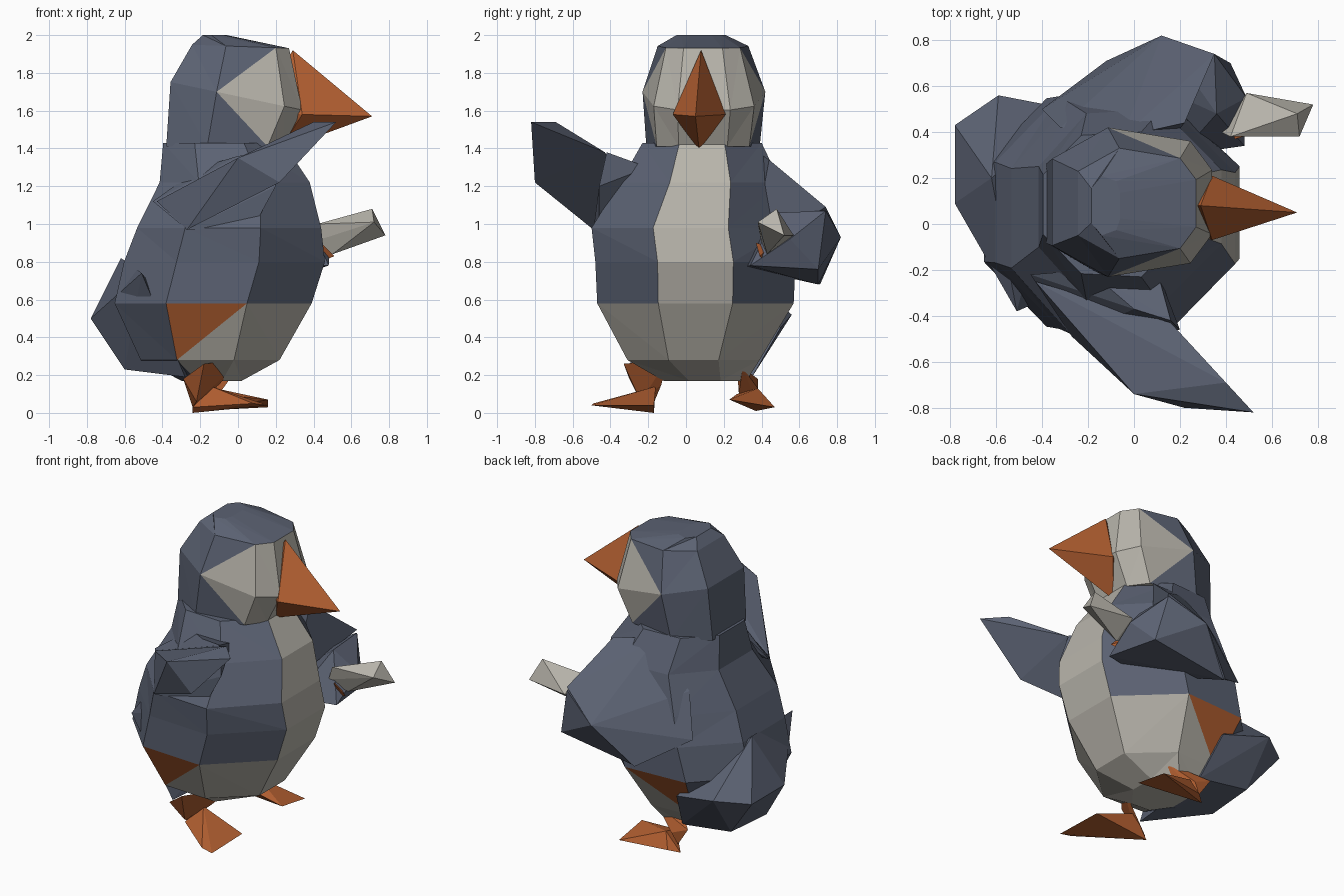
import bpy, bmesh
from math import cos, sin, radians, copysign


def material(name, rgb):
    m = bpy.data.materials.new(name)
    m.diffuse_color = (*rgb, 1)
    return m


MATS = [material("slate", (0.105, 0.122, 0.17)),
        material("cream", (0.48, 0.46, 0.41)),
        material("orange", (0.47, 0.12, 0.032))]
SLATE, CREAM, ORANGE = range(3)


def finish(name, bm):
    bmesh.ops.recalc_face_normals(bm, faces=bm.faces)
    me = bpy.data.meshes.new(name)
    bm.to_mesh(me)
    bm.free()
    for m in MATS:
        me.materials.append(m)
    ob = bpy.data.objects.new(name, me)
    bpy.context.collection.objects.link(ob)


def hull(name, points, colour):
    """Faceted solid around a few corner points."""
    bm = bmesh.new()
    vs = [bm.verts.new(p) for p in points]
    bmesh.ops.convex_hull(bm, input=vs)
    loose = [v for v in bm.verts if not v.link_faces]
    bmesh.ops.delete(bm, geom=loose, context='VERTS')
    for f in bm.faces:
        f.material_index = colour
    finish(name, bm)


def loft(name, angles, power, rings, paint):
    """Stack of rings (z, x0, x1, y0, y1, tilt); paint gives top, bottom colour and lean."""
    def sp(v):
        return copysign(abs(v) ** power, v)
    unit = [(sp(cos(radians(a))), sp(sin(radians(a)))) for a in angles]
    mx = max(abs(u[0]) for u in unit)
    my = max(abs(u[1]) for u in unit)
    bm = bmesh.new()
    grid = []
    for z, x0, x1, y0, y1, tilt in rings:
        grid.append([bm.verts.new(((x0 + x1) / 2 + u / mx * (x1 - x0) / 2,
                                   (y0 + y1) / 2 + v / my * (y1 - y0) / 2,
                                   z + tilt * u)) for u, v in unit])
    n = len(angles)
    for i in range(len(rings) - 1):
        for k in range(n):
            f, b = (k, (k + 1) % n) if k < n // 2 else ((k + 1) % n, k)
            lo, hi = grid[i], grid[i + 1]
            top, bottom, lean = paint(i, k)
            if lean > 0:
                tris = (lo[f], hi[f], hi[b]), (lo[f], lo[b], hi[b])
            else:
                tris = (lo[b], hi[f], hi[b]), (lo[b], lo[f], hi[f])
            for t, c in zip(tris, (top, bottom)):
                bm.faces.new(t).material_index = c
    bm.faces.new(grid[0]).material_index = CREAM
    bm.faces.new(grid[-1]).material_index = SLATE
    finish(name, bm)


# Body: cream front strip and underside, orange thigh patches
def paint_body(i, k):
    if k == 7:
        return CREAM, CREAM, 1
    if i < 2:
        if k in (0, 6):
            return CREAM, CREAM, 1
        if k in (1, 5):
            return (ORANGE, CREAM, -1) if i == 1 else (CREAM, CREAM, -1)
    return SLATE, SLATE, 1


loft("body", [20, 72, 115, 158, 202, 245, 288, 340], 0.95, [
    (0.17, -0.30, 0.02, -0.12, 0.32, 0),
    (0.28, -0.52, 0.22, -0.31, 0.39, 0),
    (0.58, -0.66, 0.39, -0.47, 0.57, 0),
    (0.80, -0.61, 0.46, -0.48, 0.58, 0),
    (0.98, -0.54, 0.44, -0.50, 0.55, 0),
    (1.22, -0.42, 0.38, -0.35, 0.50, 0),
    (1.43, -0.40, 0.24, -0.23, 0.40, 0)], paint_body)


# Head with cream face mask
def paint_head(i, k):
    if i > 1 or k in (2, 3, 4):
        return SLATE, SLATE, 1
    if k in (1, 5):
        return (CREAM, SLATE, 1) if i == 0 else (SLATE, CREAM, -1)
    return CREAM, CREAM, 1


loft("head", [20, 50, 100, 150, 210, 260, 310, 340], 0.8, [
    (1.41, -0.40, 0.24, -0.21, 0.39, 0),
    (1.68, -0.38, 0.34, -0.23, 0.42, -0.08),
    (1.94, -0.26, 0.27, -0.15, 0.33, -0.01),
    (2.00, -0.19, -0.06, -0.05, 0.21, 0)], paint_head)

hull("beak", [(0.71, 0.05, 1.57), (0.29, 0.08, 1.92), (0.34, -0.07, 1.58),
              (0.34, 0.21, 1.58), (0.22, 0.07, 1.39), (0.1, 0.07, 1.6)], ORANGE)

# Stubby tail and broad rump
hull("tail", [(-0.78, 0.09, 0.50), (-0.78, 0.43, 0.50), (-0.72, 0.12, 0.58),
              (-0.59, 0.56, 0.52), (-0.60, 0.02, 0.23), (-0.58, 0.36, 0.24),
              (-0.62, 0.20, 0.82), (-0.28, 0.50, 0.45), (-0.22, 0.35, 0.19),
              (-0.28, -0.28, 0.19), (-0.51, -0.38, 0.74), (-0.59, -0.13, 0.60)], SLATE)

# Raised right wing, inner and outer panels
hull("right_wing_root", [(-0.45, -0.22, 1.12), (-0.27, -0.49, 0.97), (0.00, -0.37, 1.36),
                         (0.16, -0.42, 1.38), (0.20, -0.46, 1.20), (0.08, -0.46, 0.98),
                         (-0.20, -0.2, 1.3), (0.1, -0.2, 1.3)], SLATE)
hull("right_wing_tip", [(0.52, -0.82, 1.54), (0.40, -0.69, 1.54), (0.22, -0.80, 1.22),
                        (0.00, -0.74, 1.35), (-0.27, -0.49, 0.97), (0.16, -0.43, 1.38),
                        (0.05, -0.42, 1.3), (-0.43, -0.25, 1.12)], SLATE)

# Bent left wing: upper part and forward-reaching part
hull("left_wing_upper", [(-0.05, 0.38, 1.38), (0.22, 0.44, 1.34), (-0.32, 0.42, 1.12),
                         (-0.40, 0.50, 0.85), (0.35, 0.74, 1.09), (0.12, 0.82, 0.93),
                         (-0.12, 0.71, 0.68), (0.15, 0.35, 0.85)], SLATE)
hull("left_wing_hand", [(0.35, 0.74, 1.07), (0.12, 0.82, 0.93), (0.42, 0.70, 0.76),
                        (0.49, 0.55, 0.92), (0.48, 0.34, 0.78), (0.20, 0.30, 0.77),
                        (-0.12, 0.70, 0.68), (0.36, 0.48, 1.06)], SLATE)

# Cream flared piece held in the hand, with orange grip
hull("held_piece", [(0.42, 0.38, 1.00), (0.38, 0.40, 0.90), (0.49, 0.57, 0.94),
                    (0.50, 0.43, 0.84), (0.71, 0.48, 1.08), (0.72, 0.38, 1.01),
                    (0.78, 0.52, 0.94)], CREAM)
hull("held_grip", [(0.44, 0.37, 0.90), (0.51, 0.39, 0.83), (0.44, 0.42, 0.80),
                   (0.40, 0.45, 0.88)], ORANGE)

# Legs and webbed feet
hull("right_leg", [(-0.29, -0.30, 0.18), (-0.18, -0.33, 0.26), (0.02, -0.10, 0.28),
                   (-0.10, -0.13, 0.15), (-0.24, -0.18, 0.03), (-0.22, -0.24, 0.06)], ORANGE)
hull("right_foot", [(-0.24, -0.17, 0.00), (-0.24, -0.21, 0.03), (0.16, -0.50, 0.04),
                    (0.08, -0.49, 0.05), (0.15, -0.17, 0.04), (-0.14, -0.16, 0.14)], ORANGE)
hull("left_leg", [(-0.28, 0.38, 0.18), (-0.16, 0.27, 0.24), (0.00, 0.30, 0.24),
                  (-0.20, 0.37, 0.06), (-0.10, 0.28, 0.10), (-0.16, 0.38, 0.13)], ORANGE)
hull("left_foot", [(-0.22, 0.37, 0.01), (-0.16, 0.42, 0.03), (0.16, 0.23, 0.07),
                   (0.16, 0.47, 0.03), (-0.12, 0.38, 0.13), (-0.12, 0.27, 0.10)], ORANGE)
